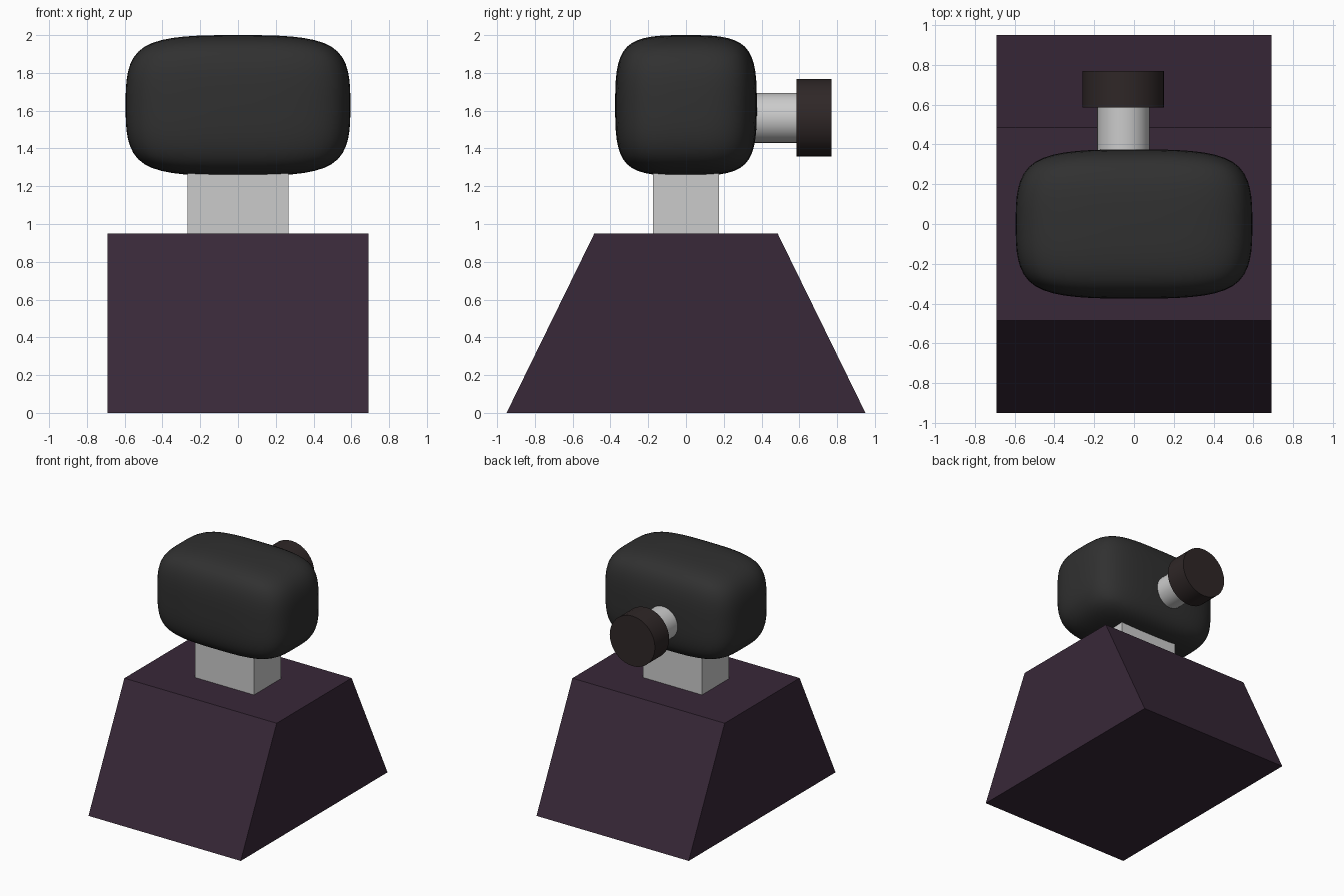
import bpy, bmesh, math

if "Cube" in bpy.data.objects:
    bpy.data.objects.remove(bpy.data.objects["Cube"])


def add_object(name, bm, color=None):
    bmesh.ops.recalc_face_normals(bm, faces=bm.faces)
    mesh = bpy.data.meshes.new(name)
    bm.to_mesh(mesh)
    bm.free()
    obj = bpy.data.objects.new(name, mesh)
    bpy.context.collection.objects.link(obj)
    if color:
        mat = bpy.data.materials.new(name + "_material")
        mat.diffuse_color = (*color, 1)
        mat.use_nodes = True
        mat.node_tree.nodes["Principled BSDF"].inputs["Base Color"].default_value = mat.diffuse_color
        mesh.materials.append(mat)
    return obj


def box(name, half_x, half_y, z0, z1, color=None, top_half_y=None):
    """Box, optionally tapered along y towards the top."""
    bm = bmesh.new()
    bmesh.ops.create_cube(bm, size=2)
    for v in bm.verts:
        top = v.co.z > 0
        v.co.x *= half_x
        v.co.y *= top_half_y if top and top_half_y else half_y
        v.co.z = z1 if top else z0
    return add_object(name, bm, color)


def rod(name, radius, y0, y1, color=None):
    """Cylinder along y on the knob axis."""
    bm = bmesh.new()
    bmesh.ops.create_cone(bm, cap_ends=True, segments=32, radius1=radius,
                          radius2=radius, depth=y1 - y0)
    obj = add_object(name, bm, color)
    obj.rotation_euler.x = math.pi / 2
    obj.location = (-0.053, (y0 + y1) / 2, 1.562)
    for p in obj.data.polygons:
        p.use_smooth = len(p.vertices) == 4
    obj.data.set_sharp_from_angle(angle=math.radians(30))
    return obj


# Tapered base and neck
box("base", 0.69, 0.95, 0, 0.95, (0.04, 0.021, 0.04), top_half_y=0.485)
box("neck", 0.267, 0.174, 0.95, 1.35)

# Rounded head: cube cut once per axis, then subdivided
head = box("head", 0.595, 0.375, 1.255, 2.0, (0.03, 0.03, 0.03))
bm = bmesh.new()
bm.from_mesh(head.data)
bmesh.ops.subdivide_edges(bm, edges=bm.edges, cuts=1, use_grid_fill=True)
for f in bm.faces:
    f.smooth = True
bm.to_mesh(head.data)
bm.free()
head.modifiers.new("rounding", "SUBSURF").levels = 3
head.modifiers["rounding"].render_levels = 3

# Rear shaft and knob
rod("knob_shaft", 0.132, 0.3, 0.6)
rod("knob", 0.205, 0.586, 0.77, (0.028, 0.02, 0.02))
